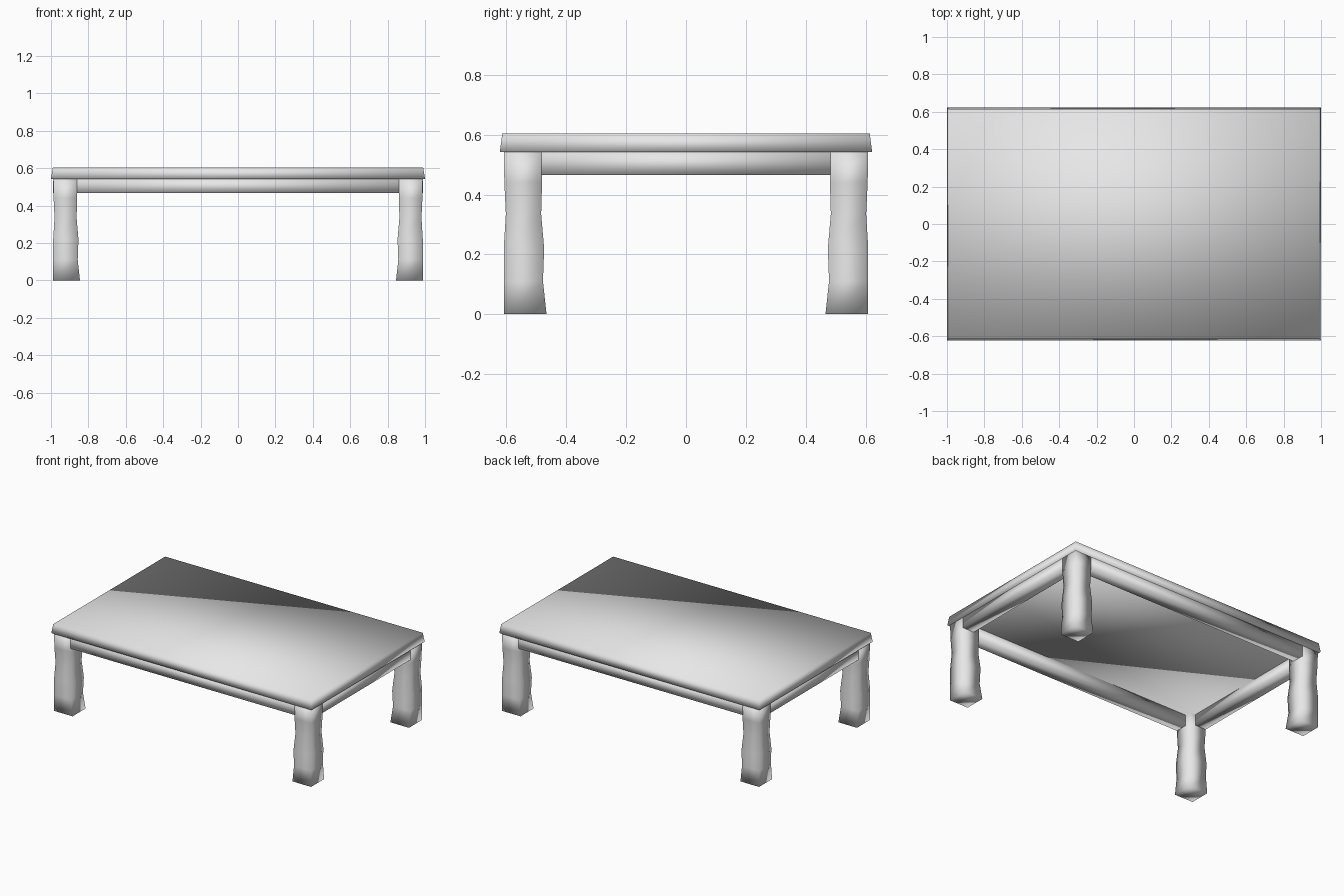
import bpy
import bmesh

if "Cube" in bpy.data.objects:
    bpy.data.objects.remove(bpy.data.objects["Cube"], do_unlink=True)

grey = bpy.data.materials.new("plain_grey")
grey.use_nodes = True
grey.diffuse_color = (0.8, 0.8, 0.8, 1)
grey.node_tree.nodes["Principled BSDF"].inputs["Base Color"].default_value = (0.8, 0.8, 0.8, 1)


def loft(name, sections):
    """Smooth closed solid through rectangles (x0, x1, y0, y1, z)."""
    bm = bmesh.new()
    rings = []
    for x0, x1, y0, y1, z in sections:
        corners = ((x0, y0), (x1, y0), (x1, y1), (x0, y1))
        rings.append([bm.verts.new((x, y, z)) for x, y in corners])
    for low, high in zip(rings, rings[1:]):
        for i in range(4):
            j = (i + 1) % 4
            bm.faces.new((low[i], low[j], high[j], high[i]))
    bm.faces.new(rings[0][::-1])
    bm.faces.new(rings[-1])
    bmesh.ops.recalc_face_normals(bm, faces=bm.faces)
    for face in bm.faces:
        face.smooth = True
    mesh = bpy.data.meshes.new(name)
    bm.to_mesh(mesh)
    bm.free()
    mesh.materials.append(grey)
    obj = bpy.data.objects.new(name, mesh)
    bpy.context.collection.objects.link(obj)
    return obj


# Table top, slightly narrower at its upper edge
loft("table_top", [(-1, 1, -0.622, 0.622, 0.542),
                   (-0.99, 0.99, -0.614, 0.614, 0.604)])

# Hewn legs: height, inward offset of the outer side, thickness
LEG = [(0, 0, 0.143), (0.11, 0, 0.131), (0.22, 0, 0.135),
       (0.335, 0.007, 0.118), (0.44, 0.002, 0.126), (0.542, 0, 0.128)]
OUT_X, OUT_Y = 0.988, 0.609
for sx, side in ((-1, "right"), (1, "left")):
    for sy, end in ((-1, "front"), (1, "back")):
        sections = []
        for z, inset, thick in LEG:
            xs = sorted((sx * (OUT_X - inset), sx * (OUT_X - inset - thick)))
            ys = sorted((sy * (OUT_Y - inset), sy * (OUT_Y - inset - thick)))
            sections.append((*xs, *ys, z))
        loft(f"{end}_{side}_leg", sections)

# Rails between the legs, flush with their outer faces
LOW, HIGH, DEPTH = 0.466, 0.542, 0.085
for s, end, side in ((-1, "front", "right"), (1, "back", "left")):
    ys = sorted((s * OUT_Y, s * (OUT_Y - DEPTH)))
    loft(f"{end}_rail", [(-0.862, 0.862, *ys, z) for z in (LOW, HIGH)])
    xs = sorted((s * OUT_X, s * (OUT_X - DEPTH)))
    loft(f"{side}_rail", [(*xs, -0.483, 0.483, z) for z in (LOW, HIGH)])
